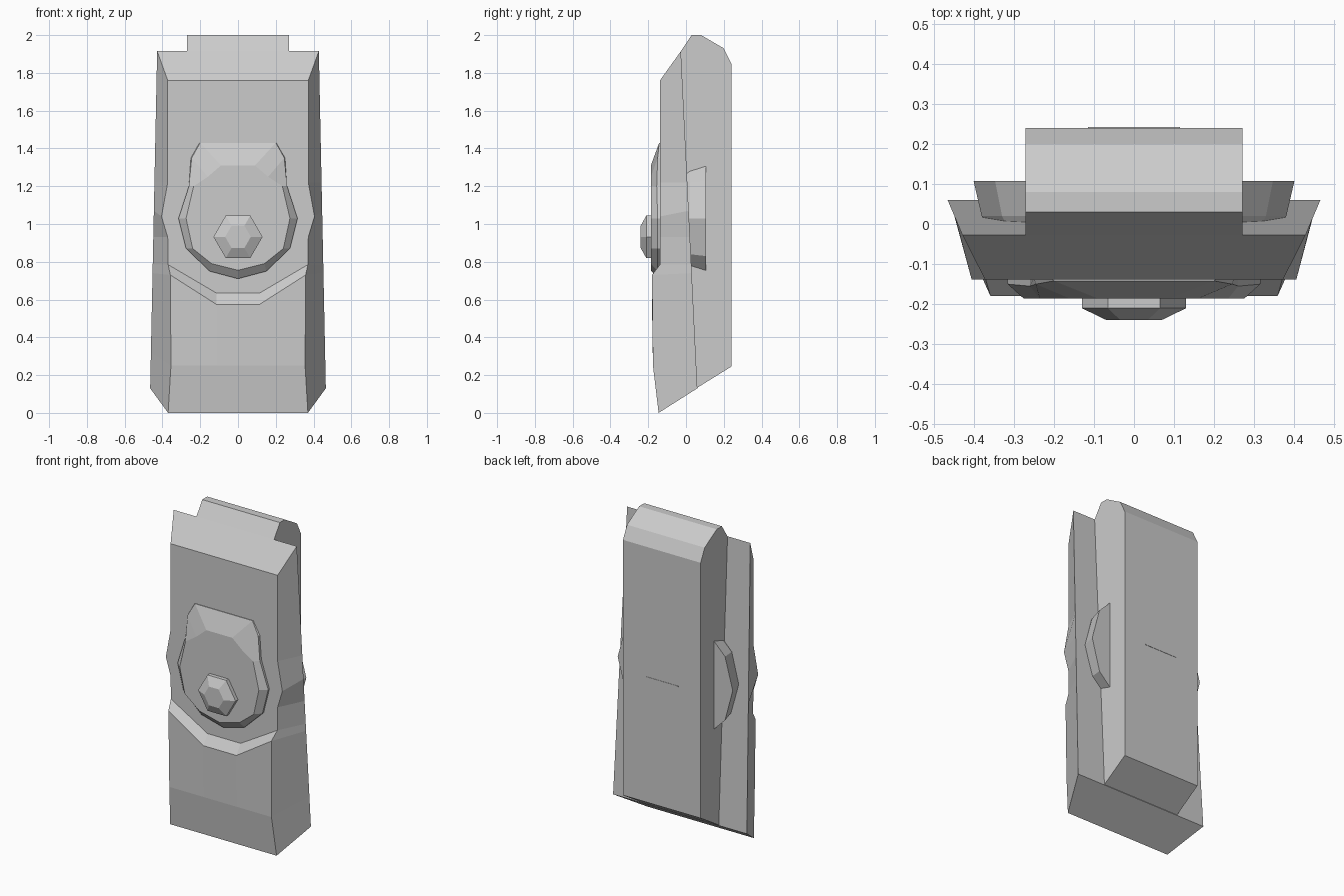
import bpy, bmesh, math

if "Cube" in bpy.data.objects:
    bpy.data.objects.remove(bpy.data.objects["Cube"])


def loft(name, rings):
    """Skin closed rings of equal length and cap both ends."""
    bm = bmesh.new()
    loops = [[bm.verts.new(p) for p in ring] for ring in rings]
    n = len(loops[0])
    for a, b in zip(loops, loops[1:]):
        for i in range(n):
            j = (i + 1) % n
            bm.faces.new((a[i], a[j], b[j], b[i]))
    bm.faces.new(loops[0][::-1])
    bm.faces.new(loops[-1])
    bmesh.ops.recalc_face_normals(bm, faces=bm.faces)
    mesh = bpy.data.meshes.new(name)
    bm.to_mesh(mesh)
    bm.free()
    ob = bpy.data.objects.new(name, mesh)
    bpy.context.collection.objects.link(ob)
    return ob


def disc(sides, rx, y, zc):
    return [(rx * math.cos(2 * math.pi * i / sides), y,
             zc + rx * math.sin(2 * math.pi * i / sides)) for i in range(sides)]


def mirrored(half):
    """Half outline (x, y, z) from bottom centre to top, closed by mirroring."""
    return half + [(-x, y, z) for x, y, z in reversed(half) if x > 0]


# Front shell: edge half width, front y, edge z, centre z, back-edge z
rows = [
    (.370, -.145, 0, 0, .13),
    (.355, -.175, .25, .25, .32),
    (.358, -.180, .73, .575, .74),
    (.370, -.138, .785, .635, .785),
    (.372, -.138, .93, .93, .93),
    (.405, -.138, 1.04, 1.04, 1.07),
    (.372, -.138, 1.22, 1.22, 1.22),
    (.372, -.138, 1.76, 1.76, 1.915),
]
rings = []
for xf, yf, zf, zm, zb in rows:
    t = (zb - .13) / 1.785
    rings.append(mirrored([(.115, yf, zm), (xf, yf, zf),
                           (.465 - .037 * t, .06 - .087 * t, zb)]))
loft("front_shell", rings)

# Back block: side profile extruded across the width
profile = [(-.05, .065), (.24, .245), (.24, 1.85), (.2, 1.93),
           (.08, 2.0), (.03, 2.0), (-.027, 1.915), (-.05, 1.87)]
loft("back_block", [[(x, y, z) for y, z in profile] for x in (-.27, .27)])

# Raised front plate with sloped rim
outer = [(0, -.135, .71), (.15, -.135, .75), (.275, -.135, .87), (.315, -.135, 1.03),
         (.26, -.135, 1.2), (.25, -.135, 1.35), (.205, -.135, 1.43)]
middle = [(0, -.15, .71), (.15, -.15, .75), (.275, -.15, .87), (.315, -.15, 1.03),
          (.26, -.155, 1.2), (.245, -.15, 1.35), (.2, -.142, 1.43)]
inner = [(0, -.186, .755), (.14, -.186, .79), (.24, -.186, .87), (.275, -.186, 1.03),
         (.235, -.186, 1.2), (.16, -.186, 1.25), (.09, -.186, 1.31)]
loft("front_plate", [mirrored(h) for h in (outer, middle, inner)])

# Hexagonal knob
loft("knob", [disc(6, r, y, .932) for r, y in ((.13, -.18), (.13, -.21), (.068, -.24))])

# Disc through the block that shows as a side grip on each side
loft("side_grips", [disc(12, r, y, 1.03) for r, y in ((.372, .005), (.38, .02), (.4, .107))])

# Thin seam on the back
loft("back_seam", [[(x, y, z) for y, z in ((.238, 1.03), (.242, 1.03), (.242, 1.034), (.238, 1.034))]
                   for x in (-.115, .115)])
